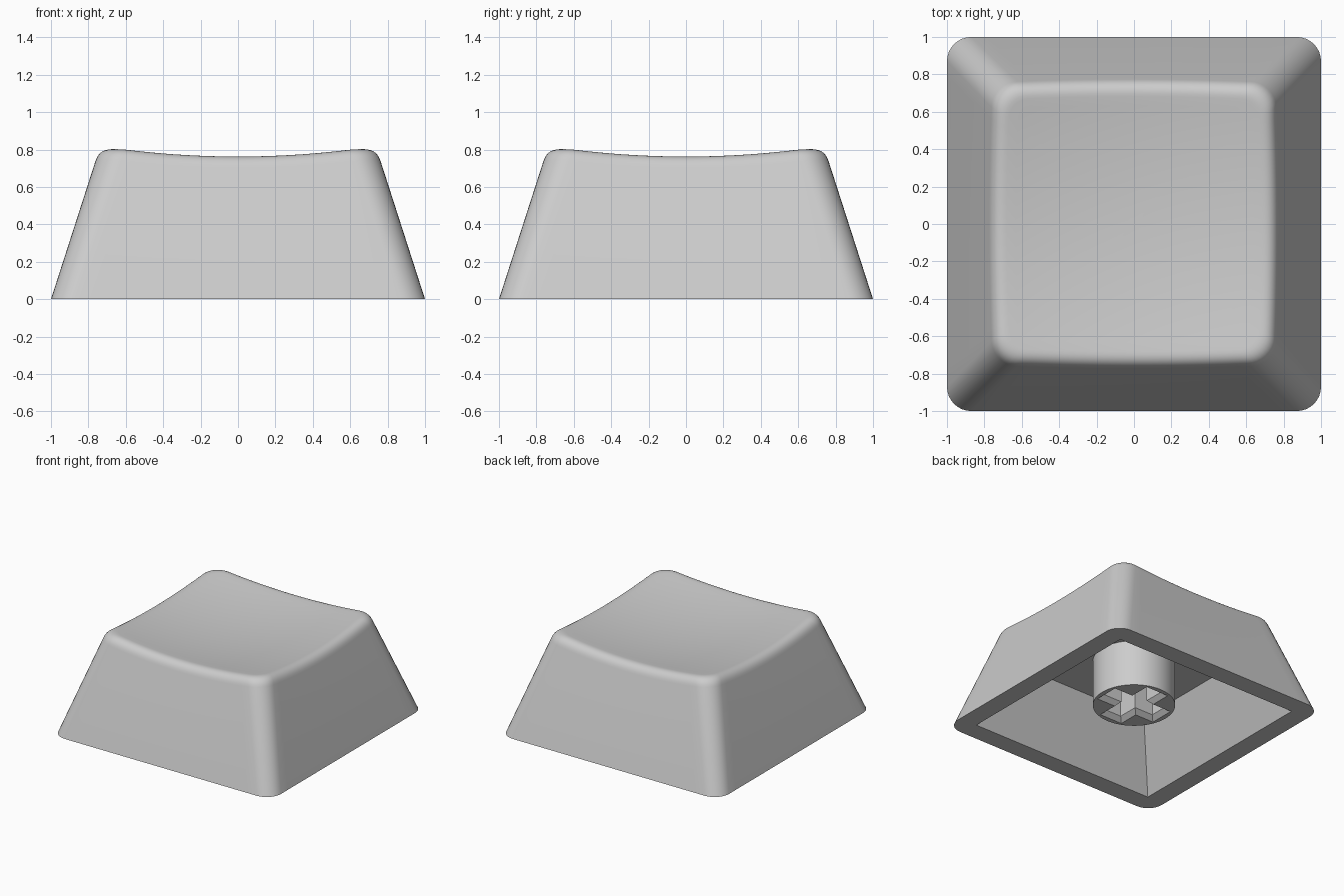
import bpy, bmesh, math
from mathutils import Vector

if "Cube" in bpy.data.objects:
    bpy.data.objects.remove(bpy.data.objects["Cube"])

ARC, SIDE = 8, 20            # segments per rounded corner and per straight side
PER = ARC + SIDE
N = 4 * PER
CEILING = 0.495              # height of the cavity ceiling

grey = bpy.data.materials.new("light grey plastic")
grey.diffuse_color = (0.605, 0.605, 0.605, 1)
grey.use_nodes = True
grey.node_tree.nodes["Principled BSDF"].inputs["Base Color"].default_value = grey.diffuse_color


def outline(j, w, r):
    """Point j of a rounded square with half width w and corner radius r."""
    side, k = divmod(j % N, PER)
    if k <= ARC:
        a = math.pi / 2 * k / ARC
        x, y = w - r + r * math.cos(a), w - r + r * math.sin(a)
    else:
        x, y = (w - r) * (1 - 2 * (k - ARC) / SIDE), w
    for _ in range(side):
        x, y = -y, x
    return x, y


def dish(x, y):
    return 0.711 + 0.108 * (x * x + y * y)


def wall(j, z):
    return Vector((*outline(j, 1 - 0.322 * z, 0.13 + 0.01 * z), z))


def finish(bm, name):
    bmesh.ops.remove_doubles(bm, verts=bm.verts, dist=1e-5)
    bmesh.ops.recalc_face_normals(bm, faces=bm.faces)
    me = bpy.data.meshes.new(name)
    bm.to_mesh(me)
    bm.free()
    me.materials.append(grey)
    ob = bpy.data.objects.new(name, me)
    bpy.context.collection.objects.link(ob)
    bpy.ops.object.select_all(action='DESELECT')
    ob.select_set(True)
    bpy.context.view_layer.objects.active = ob
    bpy.ops.object.shade_smooth_by_angle(angle=math.radians(30))
    return ob


def key_shell():
    # Cavity ceiling edge, cavity mouth, then the outer base edge
    rings = [[Vector((*outline(j, 0.607, 0), CEILING)) for j in range(N)],
             [Vector((*outline(j, 0.843, 0), 0)) for j in range(N)],
             [wall(j, 0) for j in range(N)]]
    # Rounded rim between the sloping wall and the dished top
    fillets = []
    for j in range(N):
        z = 0.78
        for _ in range(6):
            p = wall(j, z)
            z = dish(p.x, p.y)
        corner = wall(j, z)
        low = wall(j, z - 0.07)
        x, y = outline(j, 1 - 0.322 * z - 0.07, 0.1)
        top = Vector((x, y, dish(x, y)))
        fillets.append([low * (1 - t) ** 2 + corner * 2 * t * (1 - t) + top * t * t
                        for t in (i / 8 for i in range(9))])
    rings += [[f[i] for f in fillets] for i in range(9)]
    # Dished top, in shrinking rings
    last = rings[-1]
    for i in range(1, 14):
        s = 1 - i / 14
        rings.append([Vector((p.x * s, p.y * s, dish(p.x * s, p.y * s))) for p in last])

    bm = bmesh.new()
    loops = [[bm.verts.new(p) for p in ring] for ring in rings]
    for a, b in zip(loops, loops[1:]):
        for j in range(N):
            k = (j + 1) % N
            bm.faces.new((a[j], a[k], b[k], b[j]))
    # Close the ceiling and the centre of the dish
    for loop, z in ((loops[0], CEILING), (loops[-1], dish(0, 0))):
        mid = bm.verts.new((0, 0, z))
        for j in range(N):
            bm.faces.new((loop[j], loop[(j + 1) % N], mid))
    bmesh.ops.dissolve_degenerate(bm, dist=1e-5, edges=bm.edges)
    return finish(bm, "key_shell")


def cross(a, t):
    """Plus sign with arm length a and arm half width t."""
    pts = []
    for q in range(4):
        for x, y in ((a, -t), (a, t), (t, t)):
            for _ in range(q):
                x, y = -y, x
            pts.append((x, y))
    return pts


def stem():
    # Round post with a cross-shaped socket that has a chamfered mouth
    z0, radius, cut = 0.113, 0.31, 0.035
    circle = [(radius * math.cos(math.tau * i / 64), radius * math.sin(math.tau * i / 64))
              for i in range(64)]
    post = [(circle, z0), (circle, CEILING)]
    socket = [(cross(0.272, 0.103), z0), (cross(0.272 - cut, 0.103 - cut), z0 + cut),
              (cross(0.272 - cut, 0.103 - cut), CEILING)]
    bm = bmesh.new()
    for part in (post, socket):
        loops = [[bm.verts.new((x, y, z)) for x, y in pts] for pts, z in part]
        for a, b in zip(loops, loops[1:]):
            for i in range(len(a)):
                k = (i + 1) % len(a)
                bm.faces.new((a[i], a[k], b[k], b[i]))
    # Flat underside between the circle and the cross
    rim = [e for e in bm.edges if all(v.co.z < z0 + 0.001 for v in e.verts)]
    bmesh.ops.triangle_fill(bm, edges=rim, use_beauty=True)
    return finish(bm, "stem")


key_shell()
stem()
